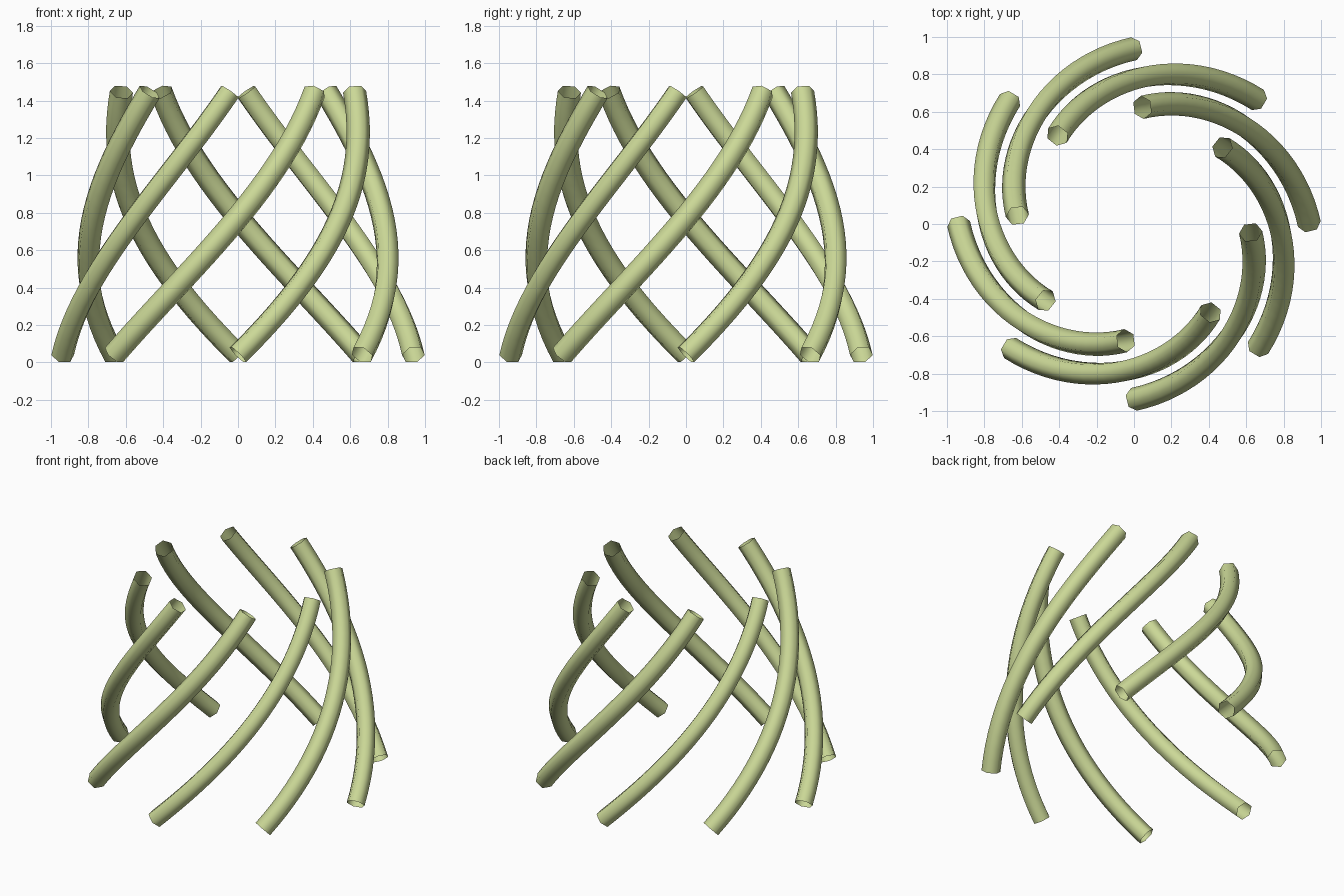
import bpy, math

if "Cube" in bpy.data.objects:
    bpy.data.objects.remove(bpy.data.objects["Cube"])

COUNT = 8          # tubes around the ring
STEPS = 24         # points along each tube
R_BOTTOM, R_TOP = 0.9375, 0.625
Z_BOTTOM, Z_TOP = 0.04, 1.446
TWIST = 1.5        # radians swept from bottom to top
TUBE = 0.0625

green = bpy.data.materials.new("pale_green")
green.diffuse_color = (0.60, 0.69, 0.31, 1)
green.use_nodes = True
green.node_tree.nodes["Principled BSDF"].inputs["Base Color"].default_value = green.diffuse_color


# One hollow six-sided tube, spiralling inwards as it rises
def spiral_tube(index):
    curve = bpy.data.curves.new(f"spiral_tube_{index + 1}", 'CURVE')
    curve.dimensions = '3D'
    curve.bevel_depth = TUBE
    curve.bevel_resolution = 1
    curve.use_fill_caps = False
    spline = curve.splines.new('POLY')
    spline.points.add(STEPS)
    start = index * 2 * math.pi / COUNT
    for i, point in enumerate(spline.points):
        t = i / STEPS
        a = start + TWIST * t
        r = R_BOTTOM + (R_TOP - R_BOTTOM) * t
        z = Z_BOTTOM + (Z_TOP - Z_BOTTOM) * t
        point.co = (r * math.cos(a), r * math.sin(a), z, 1)
    spline.use_smooth = True
    curve.materials.append(green)
    obj = bpy.data.objects.new(f"spiral_tube_{index + 1}", curve)
    bpy.context.collection.objects.link(obj)


for n in range(COUNT):
    spiral_tube(n)
